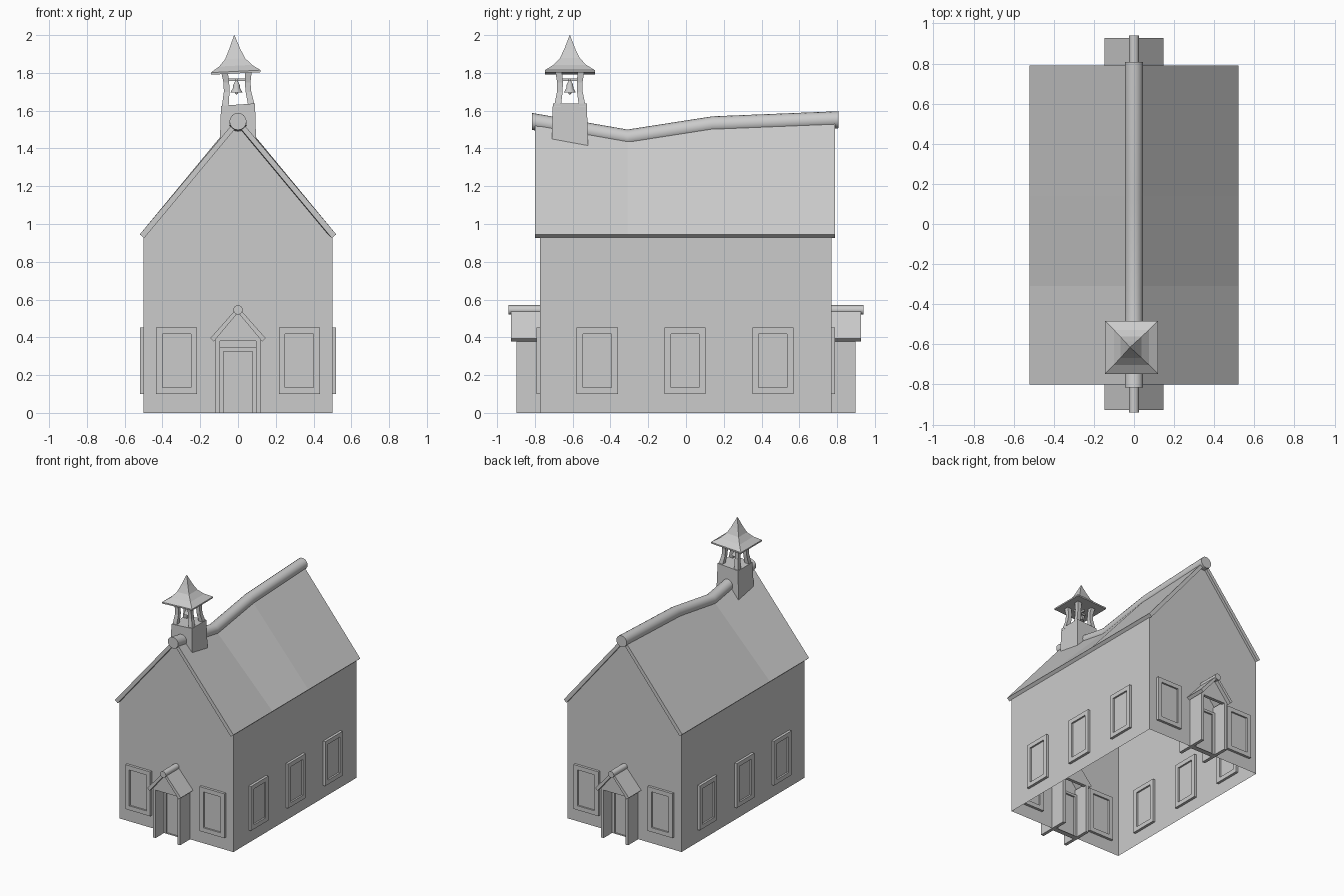
import bpy, bmesh
from math import sin, cos, pi
from mathutils import Vector

if "Cube" in bpy.data.objects:
    bpy.data.objects.remove(bpy.data.objects["Cube"])


def make(name, verts, faces, smooth=False):
    bm = bmesh.new()
    vs = [bm.verts.new(v) for v in verts]
    for f in faces:
        bm.faces.new([vs[i] for i in f])
    bmesh.ops.recalc_face_normals(bm, faces=bm.faces)
    me = bpy.data.meshes.new(name)
    bm.to_mesh(me)
    bm.free()
    ob = bpy.data.objects.new(name, me)
    bpy.context.collection.objects.link(ob)
    if smooth:
        bpy.ops.object.select_all(action='DESELECT')
        ob.select_set(True)
        bpy.context.view_layer.objects.active = ob
        bpy.ops.object.shade_smooth_by_angle(angle=0.7)
    return ob


def loft(name, sections, smooth=False):
    """Skin equal-length closed sections and cap both ends."""
    n, m = len(sections[0]), len(sections)
    faces = [(i*n + j, i*n + (j+1) % n, (i+1)*n + (j+1) % n, (i+1)*n + j)
             for i in range(m-1) for j in range(n)]
    faces += [tuple(range(n)), tuple(range((m-1)*n, m*n))]
    return make(name, [p for s in sections for p in s], faces, smooth)


def square(x, y, z, h, tilt=0.0):
    return [(x + a*h, y + b*h, z + tilt*a*h) for a, b in ((-1, -1), (1, -1), (1, 1), (-1, 1))]


def box(name, x0, x1, y0, y1, z0, z1):
    return loft(name, [[(x0, y0, z), (x1, y0, z), (x1, y1, z), (x0, y1, z)] for z in (z0, z1)])


def tube(name, path, r, n=16):
    return loft(name, [[(r*cos(2*pi*k/n), y, z + r*sin(2*pi*k/n)) for k in range(n)]
                       for y, z in path], True)


def chevron(name, path, xo, zo, xi, zi, up, down):
    """Gable roof slab following a ridge path."""
    return loft(name, [[(-xo, y, zo), (0, y, z+up), (xo, y, zo),
                        (xi, y, zi), (0, y, z-down), (-xi, y, zi)] for y, z in path])


def opening(name, pos, axis, w, z0, z1, b, sill=True):
    """Raised frame straddling a wall, with a recessed panel."""
    o = Vector(pos)
    u = Vector((1, 0, 0)) if axis == 'y' else Vector((0, 1, 0))
    d = Vector((0, 1, 0)) if axis == 'y' else Vector((1, 0, 0))

    def rect(h, lo, hi, t):
        return [o + u*a*h + d*t + Vector((0, 0, z))
                for a, z in ((-1, lo), (1, lo), (1, hi), (-1, hi))]
    zi = z0 + (b if sill else 0.003)
    rings = [rect(w, z0, z1, -.02), rect(w, z0, z1, .02),
             rect(w-b, zi, z1-b, .02), rect(w-b, zi, z1-b, -.02)]
    faces = [(i*4 + j, i*4 + (j+1) % 4, ((i+1) % 4)*4 + (j+1) % 4, ((i+1) % 4)*4 + j)
             for i in range(4) for j in range(4)]
    make(name + "_frame", [p for r in rings for p in r], faces)
    loft(name + "_panel", [rect(w-b, zi, z1-b, t) for t in (-.007, .007)])


# House walls, open underneath
YF, YB = -.772, .77
prof = lambda y, top: [(-.5, y, 0), (.5, y, 0), (.5, y, .93), (0, y, top), (-.5, y, .93)]
make("house_walls", prof(YF, 1.53) + prof(YB, 1.54),
     [(0, 1, 2, 3, 4), (5, 6, 7, 8, 9), (1, 6, 7, 2), (0, 5, 9, 4)])

# Sagging roof and round ridge
sag = [(-.31, 1.455), (.14, 1.525)]
chevron("main_roof", [(-.80, 1.542)] + sag + [(.79, 1.552)], .52, .945, .497, .925, .022, .02)
tube("main_ridge", [(-.815, 1.543)] + sag + [(.808, 1.552)], .045)

# Side windows
for side, x in (("left", -.5), ("right", .5)):
    for i, y in enumerate((-.47, -.005, .46)):
        opening(f"{side}_window_{i+1}", (x, y, 0), 'x', .109, .10, .452, .034)

# Front and back: windows, door and gabled porch
for end, s, wall in (("front", -1, YF), ("back", 1, YB)):
    for side, x in (("left", -.325), ("right", .325)):
        opening(f"{end}_{side}_window", (x, wall, 0), 'y', .109, .10, .452, .034)
    opening(f"{end}_door", (0, wall, 0), 'y', .095, 0, .345, .019, sill=False)
    out, inn = s*.897, s*.65
    for side, a in (("left", -1), ("right", 1)):
        box(f"{end}_porch_{side}_wall", a*.095, a*.12, out, inn, 0, .395)
    for part, y0, y1 in (("outer", out, out - s*.025), ("inner", inn + s*.025, inn)):
        loft(f"{end}_porch_{part}_gable",
             [[(-.12, y, .38), (.12, y, .38), (.12, y, .40), (0, y, .54), (-.12, y, .40)]
              for y in (y0, y1)])
    chevron(f"{end}_porch_roof", [(s*.927, .543), (inn, .543)],
            .147, .395, .128, .378, .018, .012)
    tube(f"{end}_porch_ridge", [(s*.94, .545), (inn, .545)], .025, 12)

# Bell tower base
TY = -.615
loft("tower_base", [square(0, TY, 1.40, .097), square(0, TY, 1.632, .09, .07)])

# Crooked tower posts
for i, (a, b) in enumerate(((-1, -1), (1, -1), (1, 1), (-1, 1))):
    px = [(.068, 1.62), (.055, 1.70), (.054, 1.75), (.062, 1.815)]
    loft(f"tower_post_{i+1}",
         [square(a*h - .012*(z-1.62)/.2 + (.005 if a > 0 else 0), TY + b*(h-.002), z, .018 - .003*(k in (1, 2)))
          for k, (h, z) in enumerate(px)])

# Flared tower cap
cap = [(-.012, 1.797, .132), (-.012, 1.808, .132), (-.013, 1.838, .087),
       (-.015, 1.875, .053), (-.017, 1.925, .03), (-.02, 2.0, .001)]
loft("tower_cap", [square(x, TY, z, h, .05 if h > .04 else 0) for x, z, h in cap])

# Crossbars and bell
box("bell_bar_across", -.055, .045, TY-.006, TY+.006, 1.757, 1.771)
box("bell_bar_along", -.014, -.002, TY-.052, TY+.052, 1.757, 1.771)
bell = [(.031, 1.697), (.027, 1.705), (.019, 1.718), (.017, 1.738), (.010, 1.75), (.006, 1.76)]
loft("bell", [[(-.008 + r*cos(k*pi/8), TY + r*sin(k*pi/8), z) for k in range(16)]
              for r, z in bell], True)
bpy.ops.mesh.primitive_uv_sphere_add(segments=10, ring_count=6, radius=.008,
                                     location=(-.008, TY, 1.694))
bpy.context.object.name = "bell_clapper"
